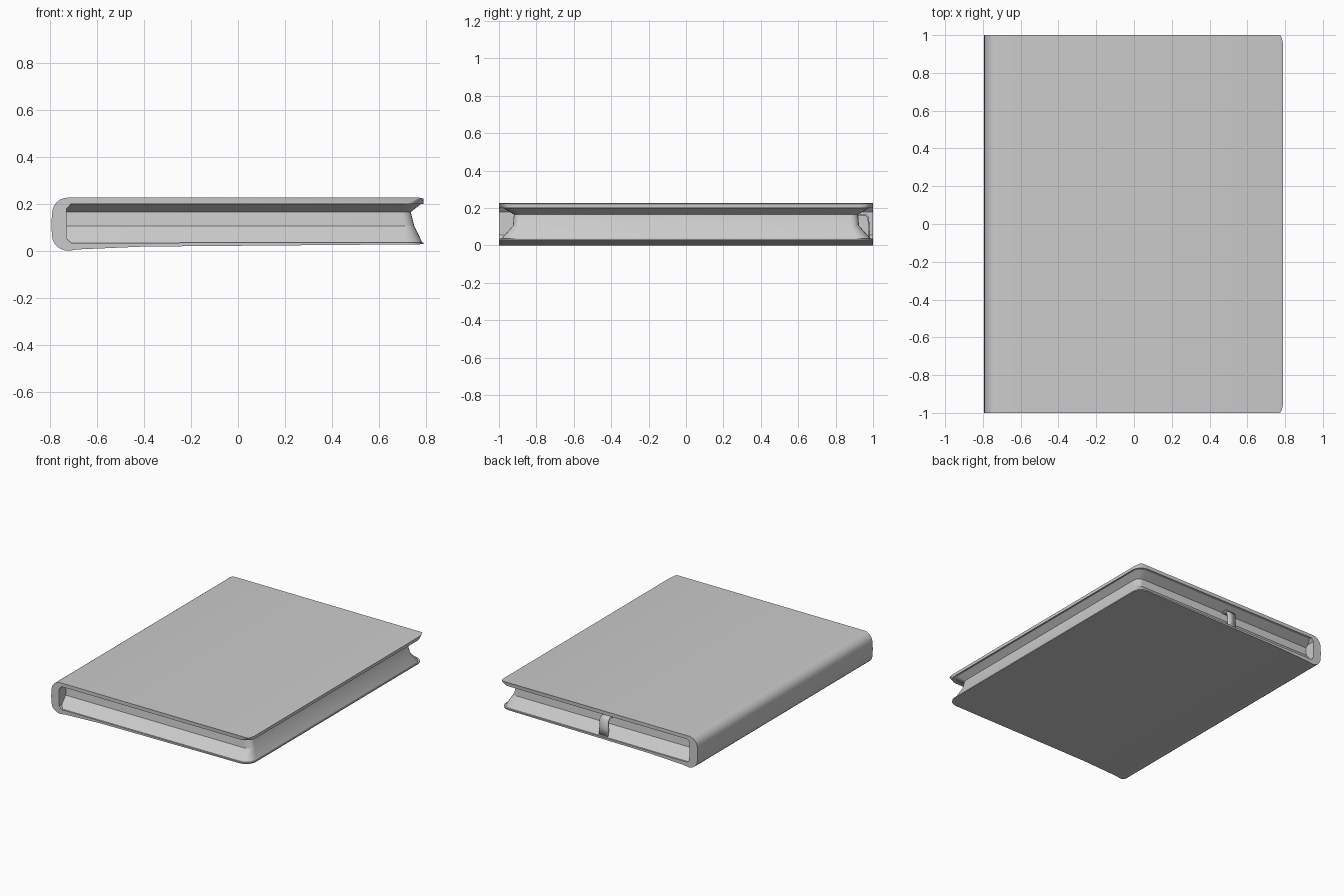
import bpy, bmesh
from math import sin, cos, pi, radians

if "Cube" in bpy.data.objects:
    bpy.data.objects.remove(bpy.data.objects["Cube"])


def finish(name, bm, angle=25):
    bmesh.ops.recalc_face_normals(bm, faces=bm.faces)
    mesh = bpy.data.meshes.new(name)
    bm.to_mesh(mesh)
    bm.free()
    ob = bpy.data.objects.new(name, mesh)
    bpy.context.collection.objects.link(ob)
    bpy.ops.object.select_all(action='DESELECT')
    ob.select_set(True)
    bpy.context.view_layer.objects.active = ob
    bpy.ops.object.shade_smooth_by_angle(angle=radians(angle))
    return ob


def arc(cx, cz, rx, rz, a0, a1, n):
    return [(cx + rx * cos(radians(a0 + (a1 - a0) * i / n)),
             cz + rz * sin(radians(a0 + (a1 - a0) * i / n))) for i in range(n + 1)]


def loft(bm, rings):
    rows = [[bm.verts.new(p) for p in ring] for ring in rings]
    n = len(rows[0])
    for a, b in zip(rows, rows[1:]):
        for i in range(n):
            bm.faces.new((a[i], a[(i + 1) % n], b[(i + 1) % n], b[i]))
    bm.faces.new(rows[0])
    bm.faces.new(rows[-1])


# cover: one wrapped profile (back board, rounded spine, front board)
profile = [(0.79, 0.2), (0.79, 0.222), (0.77, 0.226)]
profile += arc(-0.725, 0.158, 0.066, 0.068, 90, 180, 6)
profile += [(-0.794, 0.11)]
profile += arc(-0.72, 0.065, 0.071, 0.065, 180, 270, 6)
profile += [(-0.68, 0.006), (-0.4, 0.018), (0.79, 0.028), (0.79, 0.036)]
profile += [(-0.4, 0.034), (-0.71, 0.034), (-0.73, 0.055), (-0.73, 0.178), (-0.71, 0.2)]
bm = bmesh.new()
loft(bm, [[(x, y, z) for x, z in profile] for y in (-1, 1)])
# round the fore-edge corners of both boards
loft_edges = [v for v in bm.verts if v.co.x > 0.76]
corners = [e for e in bm.edges if all(v in loft_edges for v in e.verts)
           and abs(e.verts[0].co.y - e.verts[1].co.y) < 0.01
           and abs(e.verts[0].co.x - e.verts[1].co.x) < 0.001]
bmesh.ops.bevel(bm, geom=corners, offset=0.075, segments=6, profile=0.5, affect='EDGES')
finish("cover", bm)


# page block: waisted rings, flaring out to meet the boards
def page_ring(x1, y1, z, r):
    right = arc(x1 - r, y1 - r, r, r, 0, 90, 5)
    upper = right + [(-0.735, y1)]
    return [(x, y, z) for x, y in upper] + [(x, -y, z) for x, y in reversed(upper)]


bm = bmesh.new()
loft(bm, [page_ring(0.785, 0.99, 0.033, 0.075),
          page_ring(0.75, 0.925, 0.105, 0.045),
          page_ring(0.735, 0.92, 0.165, 0.045),
          page_ring(0.78, 0.98, 0.201, 0.07)])
finish("page_block", bm)

# ribbon bookmark at the rear edge
bm = bmesh.new()
path = [(0.91, 0.165), (0.96, 0.168), (0.978, 0.15), (0.982, 0.09), (0.985, 0.038)]
rows = [[bm.verts.new((x, y, z)) for x in (-0.065, 0.005)] for y, z in path]
for a, b in zip(rows, rows[1:]):
    bm.faces.new((a[0], a[1], b[1], b[0]))
ribbon = finish("ribbon_bookmark", bm, 40)
mod = ribbon.modifiers.new("thickness", 'SOLIDIFY')
mod.thickness = 0.008
